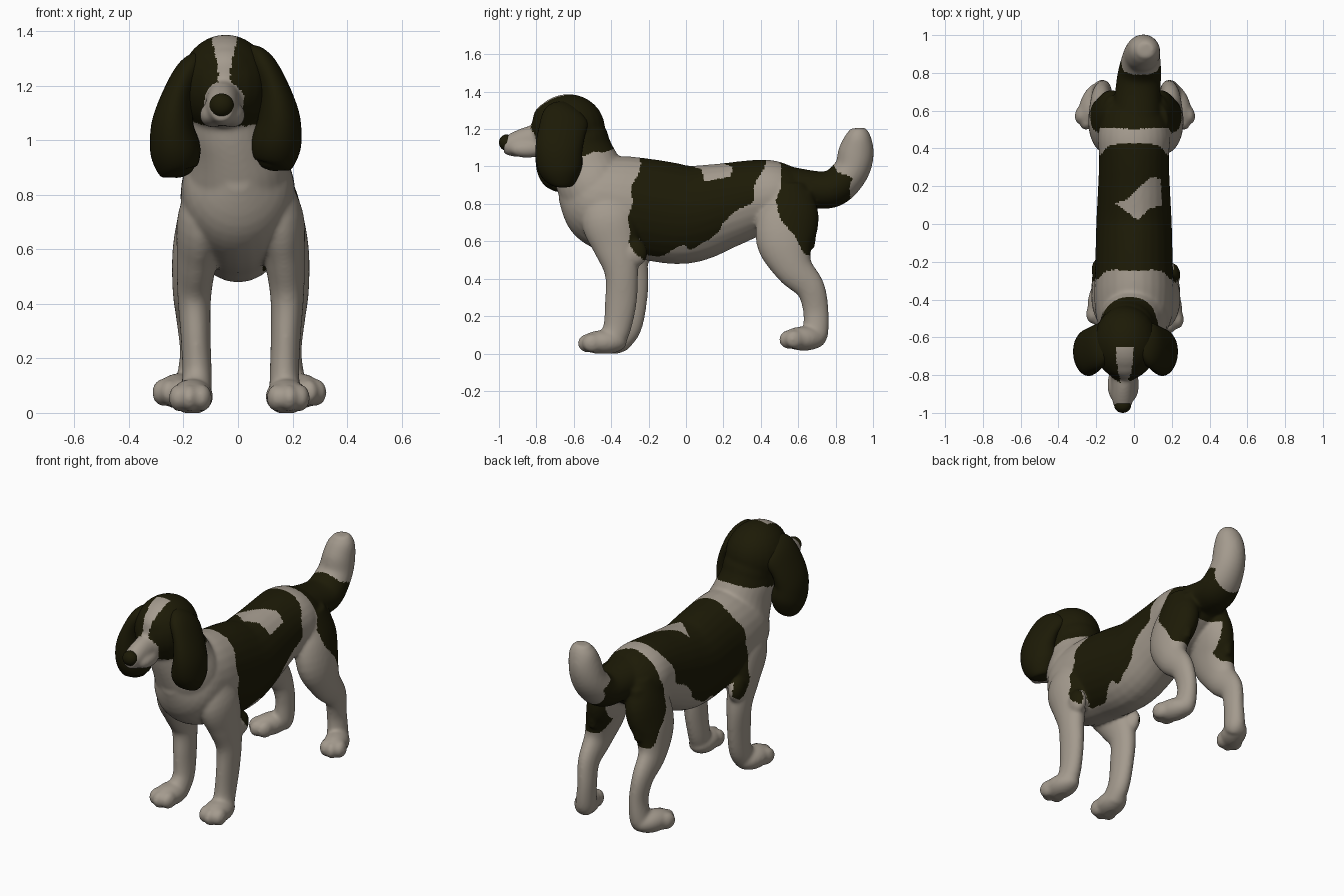
import bpy
import bmesh
import math
from mathutils import Matrix, Vector

default_cube = bpy.data.objects.get("Cube")
if default_cube:
    bpy.data.objects.remove(default_cube, do_unlink=True)


def make_material(name, colour):
    material = bpy.data.materials.new(name)
    material.use_nodes = True
    material.diffuse_color = colour
    shader = next(n for n in material.node_tree.nodes if n.type == 'BSDF_PRINCIPLED')
    shader.inputs["Base Color"].default_value = colour
    shader.inputs["Roughness"].default_value = 0.8
    return material


light_fur = make_material("light_fur", (0.37, 0.325, 0.27, 1))
dark_fur = make_material("dark_fur", (0.012, 0.0105, 0.002, 1))


def make_object(name, bm, materials):
    mesh = bpy.data.meshes.new(name)
    bmesh.ops.recalc_face_normals(bm, faces=bm.faces)
    bm.to_mesh(mesh)
    bm.free()
    mesh.shade_smooth()
    for material in materials:
        mesh.materials.append(material)
    obj = bpy.data.objects.new(name, mesh)
    bpy.context.scene.collection.objects.link(obj)
    return obj


def spline(sections, steps=5):
    """Smoothly interpolate sections of (x, y, z, side radius, depth radius)."""
    points = [Vector(section) for section in sections]
    last = len(points) - 1
    result = []
    for i in range(last):
        before, start = points[max(i - 1, 0)], points[i]
        end, after = points[i + 1], points[min(i + 2, last)]
        for step in range(steps):
            t = step / steps
            a = end - before
            b = before * 2 - start * 5 + end * 4 - after
            c = start * 3 - before - end * 3 + after
            result.append(start + (a * t + b * t**2 + c * t**3) * 0.5)
    result.append(points[last])
    return result


def loft(bm, sections, sides=28):
    """Closed tube of elliptical rings, each square to the path."""
    path = spline(sections)
    centres = [Vector(p[:3]) for p in path]
    rings = []
    for i, point in enumerate(path):
        following = centres[min(i + 1, len(path) - 1)]
        tangent = (following - centres[max(i - 1, 0)]).normalized()
        depth = tangent.cross(Vector((1, 0, 0))).normalized()
        across = depth.cross(tangent)
        ring = []
        for k in range(sides):
            angle = math.tau * k / sides
            offset = across * math.cos(angle) * max(point[3], 0.004)
            offset += depth * math.sin(angle) * max(point[4], 0.004)
            ring.append(bm.verts.new(centres[i] + offset))
        rings.append(ring)
    for ring, following in zip(rings, rings[1:]):
        for k in range(sides):
            j = (k + 1) % sides
            bm.faces.new((ring[k], ring[j], following[j], following[k]))
    bm.faces.new(rings[0])
    bm.faces.new(rings[-1])


def ellipsoid(bm, centre, radii, frame=Matrix()):
    matrix = frame @ Matrix.Translation(centre) @ Matrix.Diagonal((*radii, 1))
    bmesh.ops.create_uvsphere(bm, u_segments=24, v_segments=16, radius=1, matrix=matrix)


def paw(bm, centre, spread, turn):
    frame = Matrix.Translation(centre) @ Matrix.Rotation(turn, 4, 'Z')
    ellipsoid(bm, (0, 0, 0), (spread, 0.125, 0.065), frame)
    for toe in (-1, 0, 1):
        forward = 0.085 - 0.02 * abs(toe)
        ellipsoid(bm, (toe * spread * 0.55, -forward, -0.005), (0.037, 0.055, 0.05), frame)


bm = bmesh.new()

# Torso
loft(bm, [(0, -.66, .88, .06, .06), (0, -.55, .84, .18, .2), (0, -.4, .8, .21, .26),
          (0, -.2, .77, .205, .27), (0, 0, .745, .2, .265), (0, .2, .79, .19, .23),
          (0, .35, .83, .185, .205), (0, .48, .85, .19, .185), (0, .6, .86, .15, .13),
          (0, .69, .87, .07, .07)])

# Neck and nape
loft(bm, [(0, -.44, .74, .17, .17), (0, -.49, .88, .185, .19), (-.015, -.53, .98, .165, .185),
          (-.03, -.56, 1.06, .155, .175), (-.04, -.6, 1.2, .14, .155)])
ellipsoid(bm, (-.035, -.56, 1.13), (.148, .15, .15))

# Skull, brow, muzzle and jowls
head_x = -.045
ellipsoid(bm, (head_x, -.63, 1.2), (.17, .198, .187))
ellipsoid(bm, (head_x, -.71, 1.25), (.115, .11, .1))
loft(bm, [(head_x, -.68, 1.14, .09, .1), (-.055, -.82, 1.135, .065, .085),
          (-.06, -.92, 1.117, .058, .066), (-.06, -.975, 1.115, .042, .045)])
for side in (1, -1):
    ellipsoid(bm, (-.057 + side * .036, -.85, 1.092), (.048, .095, .046))

# Tail
loft(bm, [(.01, .5, .91, .13, .1), (.02, .7, .875, .12, .1), (.03, .8, .89, .115, .1),
          (.04, .885, .98, .1, .095), (.05, .91, 1.08, .09, .095), (.06, .92, 1.16, .075, .07),
          (.06, .92, 1.205, .045, .04)])

# Legs and paws, one set per side
for side in (1, -1):
    back = 0 if side > 0 else .055

    def leg(*rings):
        loft(bm, [(.01 + side * x, *rest) for x, *rest in rings])

    leg((.11, -.42, .86, .06, .1), (.14, -.41, .72, .09, .15),
        (.16, -.37 + back / 2, .57, .075, .125), (.17, -.345 + back, .43, .062, .09),
        (.165, -.348 + back, .28, .055, .085), (.16, -.368 + back, .14, .054, .075),
        (.165, -.4 + back / 2, .06, .06, .07))
    ellipsoid(bm, (.01 + side * .19, -.27 + back / 2, .54), (.045, .065, .075))
    paw(bm, (.005 + side * .173, -.44 + back / 2, .06), .077, side * .1)

    leg((.1, .54, .9, .07, .1), (.125, .55, .75, .095, .16),
        (.16, .53, .6, .09, .155), (.183, .575, .46, .068, .105),
        (.184, .665, .35, .053, .078), (.175, .695, .22, .048, .068),
        (.185, .69, .1, .055, .068), (.195, .67, .07, .05, .05))
    paw(bm, (.005 + side * .222, .63, .08), .07, side * .35)

    # Feathered fur behind the thigh
    leg((.12, .6, .85, .05, .08), (.14, .64, .7, .05, .06), (.155, .67, .56, .02, .02))

body = make_object("dog_body", bm, [])

# Fuse the parts into one smooth skin
fuse = body.modifiers.new("fuse", 'REMESH')
fuse.mode = 'VOXEL'
fuse.voxel_size = .009
soften = body.modifiers.new("soften", 'SMOOTH')
soften.factor = .5
soften.iterations = 12
graph = bpy.context.evaluated_depsgraph_get()
skin = bpy.data.meshes.new_from_object(body.evaluated_get(graph))
body.modifiers.clear()
body.data = skin
skin.materials.clear()
skin.materials.append(light_fur)
skin.materials.append(dark_fur)
skin.shade_smooth()
for vertex in skin.vertices:
    vertex.co.z = max(vertex.co.z, 0)


def inside(outline, u, v):
    hit = False
    for (a, b), (c, d) in zip(outline, outline[1:] + outline[:1]):
        if (b > v) != (d > v) and u < (c - a) * (v - b) / (d - b) + a:
            hit = not hit
    return hit


# Coat patches: side outlines in (y, z), the back spot in (x, y)
saddle = [(-.25, 1.2), (-.24, 1.03), (-.29, .88), (-.31, .6), (-.22, .49), (0, .58),
          (.02, .56), (.12, .6), (.2, .7), (.36, .83), (.38, .93), (.43, 1.02), (.43, 1.2)]
rump = [(.51, 1.1), (.5, .98), (.52, .9), (.47, .82), (.55, .65), (.65, .53), (.75, .55),
        (.74, .7), (.87, .8), (.89, .93), (.8, .98), (.75, 1.1)]
hood = [(-.86, 1.45), (-.86, 1.25), (-.825, 1.2), (-.8, 1.1), (-.76, 1.06), (-.52, 1.06),
        (-.34, 1.11), (-.34, 1.45)]
back_spot = [(-.1, .11), (-.04, .13), (.09, .25), (.14, .24), (.15, .1), (.08, .08), (.02, .02)]


def is_dark(point, normal):
    x, y, z = point
    y_edge, z_edge = y + .008 * math.sin(z * 37), z + .008 * math.sin(y * 41)
    if inside(hood, y_edge, z_edge):
        blaze = .022 + .22 * max(0, z - 1.26)
        return not (abs(x + .05) < blaze and y < -.65)
    if inside(saddle, y_edge, z_edge):
        spot = z > .9 and inside(back_spot, x, y)
        outer = z > .62 or x * normal.x > .05
        return normal.z > -.88 and outer and not spot
    return inside(rump, y_edge, z_edge) and (z > .75 or abs(x) > .08)


for face in skin.polygons:
    face.material_index = int(is_dark(face.center, face.normal))

# Drooping ears, rooted inside the skull
for side, name in ((1, "left"), (-1, "right")):
    drop = 0 if side > 0 else -.025
    ear = bmesh.new()
    loft(ear, [(head_x + side * x, y, z + drop, across, depth) for x, y, z, across, depth in (
        (.07, -.62, 1.315, .03, .06), (.125, -.64, 1.27, .055, .12), (.175, -.665, 1.18, .06, .125),
        (.195, -.68, 1.08, .078, .125), (.185, -.672, .99, .092, .118),
        (.178, -.665, .925, .077, .085), (.172, -.665, .9, .05, .05), (.17, -.665, .888, .01, .01))])
    make_object(name + "_ear", ear, [dark_fur])

# Nose
nose = bmesh.new()
ellipsoid(nose, (-.06, -.96, 1.128), (.045, .04, .043))
make_object("nose", nose, [dark_fur])
